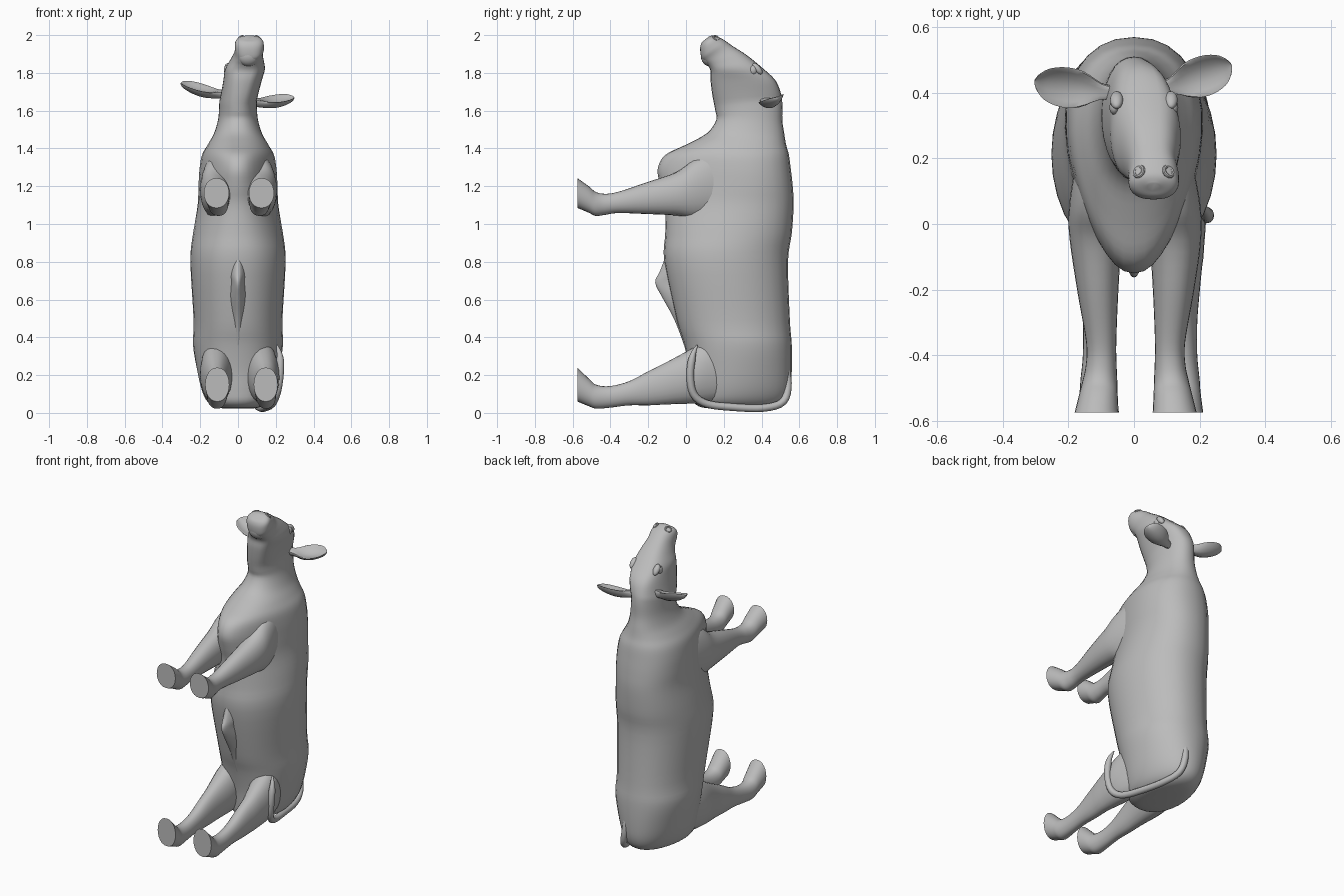
import bpy
import bmesh
import math
from mathutils import Vector

cube = bpy.data.objects.get("Cube")
if cube:
    bpy.data.objects.remove(cube, do_unlink=True)

grey = bpy.data.materials.new("plain grey")
grey.use_nodes = True
grey.diffuse_color = (0.5, 0.5, 0.5, 1)
grey.node_tree.nodes["Principled BSDF"].inputs["Base Color"].default_value = (0.5, 0.5, 0.5, 1)
grey.node_tree.nodes["Principled BSDF"].inputs["Roughness"].default_value = 0.7


def finish(obj, angle=40):
    obj.data.materials.append(grey)
    bpy.ops.object.select_all(action='DESELECT')
    obj.select_set(True)
    bpy.context.view_layer.objects.active = obj
    bpy.ops.object.shade_smooth_by_angle(angle=math.radians(angle))
    return obj


def clamp(v):
    return min(1, max(0, v))


def spline(rows, steps):
    """Catmull-Rom interpolation of the section rows."""
    out = []
    for i in range(len(rows) - 1):
        p = [rows[max(0, min(len(rows) - 1, i + k))] for k in (-1, 0, 1, 2)]
        for s in range(steps):
            t = s / steps
            out.append([0.5 * (2 * b + (c - a) * t + (2 * a - 5 * b + 4 * c - d) * t * t
                               + (3 * b - a - 3 * c + d) * t ** 3) for a, b, c, d in zip(*p)])
    return out + [list(rows[-1])]


def skin(name, rings):
    """Mesh from closed rings of points, capped at both ends."""
    bm = bmesh.new()
    vs = [[bm.verts.new(p) for p in ring] for ring in rings]
    n = len(vs[0])
    for a, b in zip(vs, vs[1:]):
        for j in range(n):
            bm.faces.new((a[j], a[(j + 1) % n], b[(j + 1) % n], b[j]))
    bm.faces.new(vs[0])
    bm.faces.new(vs[-1])
    bmesh.ops.recalc_face_normals(bm, faces=bm.faces[:])
    me = bpy.data.meshes.new(name)
    bm.to_mesh(me)
    bm.free()
    obj = bpy.data.objects.new(name, me)
    bpy.context.collection.objects.link(obj)
    return finish(obj)


def section(ya, za, yb, zb, w, xc, taper=0, power=.9, segs=32):
    """Rounded ring between an upper and a lower point, half width w."""
    ring = []
    for j in range(segs):
        a = 2 * math.pi * j / segs
        u, v = math.sin(a), math.cos(a)
        u = math.copysign(abs(u) ** power, u)
        ring.append((xc + w * u * (1 + taper * v),
                     (ya + yb) / 2 + (ya - yb) / 2 * v,
                     (za + zb) / 2 + (za - zb) / 2 * v))
    return ring


def ball(name, loc, scale, rot=(0, 0, 0)):
    bpy.ops.mesh.primitive_uv_sphere_add(segments=20, ring_count=12, location=loc, rotation=rot)
    obj = bpy.context.object
    obj.name = name
    obj.scale = scale
    return finish(obj)


# Trunk levels: height, back y, belly y, half width, taper
trunk = [
    (.022, .36, .16, .05, 0), (.03, .46, .08, .115, -.1), (.06, .52, .04, .16, -.15),
    (.12, .55, .03, .19, -.13), (.22, .56, .02, .215, -.08), (.36, .56, -.01, .238, 0),
    (.49, .55, -.05, .235, 0), (.80, .54, -.115, .252, 0), (.95, .56, -.11, .238, .06),
    (1.10, .57, -.11, .21, .18), (1.20, .565, -.135, .202, .28), (1.29, .555, -.15, .195, .32),
    (1.365, .545, -.11, .185, .25), (1.42, .53, 0, .16, .1), (1.48, .52, .11, .127, 0),
    (1.55, .51, .16, .106, 0)]
# Head sections: forehead y, z, jaw y, z, half width
head = [
    (.51, 1.64, .155, 1.60, .10), (.50, 1.70, .14, 1.68, .099), (.47, 1.765, .13, 1.76, .102),
    (.40, 1.83, .13, 1.81, .105), (.32, 1.895, .115, 1.84, .088), (.25, 1.94, .095, 1.86, .076),
    (.20, 1.975, .08, 1.885, .077), (.165, 1.993, .075, 1.93, .074),
    (.145, 1.998, .083, 1.96, .055), (.125, 1.995, .10, 1.975, .02)]
rows = [(ya, z, yb, z, w, k) for z, ya, yb, w, k in trunk] + [r + (0,) for r in head]
rings = []
for ya, za, yb, zb, w, k in spline(rows, 4):
    # The head leans left as it rises and has a flatter face
    z = (za + zb) / 2
    xc = min(.06, max(0, .22 * (z - 1.65)))
    power = .9 - .28 * math.sin(math.pi * clamp((z - 1.63) / .37))
    rings.append(section(ya, za, yb, zb, w, xc, k, power))
skin("body_and_head", rings)
ball("lower_lip", (.055, .115, 1.885), (.055, .036, .05), (math.radians(15), 0, 0))

# Belly flap: height, inner y, outer y, half width
flap = [(.33, .15, 0, .03), (.49, .1, -.06, .05), (.61, .05, -.125, .05),
        (.69, .03, -.163, .04), (.75, .03, -.138, .05), (.85, .05, -.10, .04)]
skin("belly_ridge", [section(a, z, b, z, w, 0, .4) for z, a, b, w in spline(flap, 4)])

# Legs with flat soles: y, upper z, lower z, half width, distance from the middle
front_leg = [
    (.26, 1.34, 1.08, .04, .12), (.14, 1.37, 1.04, .074, .112), (.04, 1.34, 1.03, .085, .114),
    (-.05, 1.275, 1.045, .079, .117), (-.21, 1.22, 1.053, .062, .110),
    (-.36, 1.17, 1.058, .046, .100), (-.43, 1.16, 1.048, .047, .100),
    (-.478, 1.17, 1.043, .053, .104), (-.515, 1.20, 1.06, .058, .108),
    (-.575, 1.243, 1.085, .067, .114)]
hind_leg = [
    (.25, .38, .10, .05, .12), (.14, .39, .06, .078, .115), (.04, .345, .05, .085, .115),
    (-.10, .27, .045, .062, .113), (-.20, .22, .04, .051, .113), (-.30, .168, .04, .043, .113),
    (-.40, .142, .028, .043, .113), (-.473, .148, .022, .051, .112),
    (-.513, .18, .035, .056, .11), (-.575, .24, .06, .064, .11)]
for label, side, front_lean, hind_lean in (("left", 1, .01, .037), ("right", -1, 0, 0)):
    for part, leg, lean in (("front_leg", front_leg, front_lean), ("hind_leg", hind_leg, hind_lean)):
        skin(label + "_" + part, [
            section(y, top, y, low, w, side * (xc + lean * clamp((.2 - y) / .3)), segs=24)
            for y, top, low, w, xc in spline(leg, 4)])


def ear(name, root, tip, across, width):
    """Leaf-shaped cupped ear that opens towards +z."""
    root, tip = Vector(root), Vector(tip)
    across = Vector(across).normalized()
    up = across.cross(tip - root).normalized()
    up = up if up.z > 0 else -up
    rings = []
    for t, w, th in spline([(0, .35, .024), (.18, .42, .022), (.42, .9, .016), (.65, 1, .012),
                            (.85, .8, .009), (.96, .42, .007), (1, .1, .003)], 3):
        c = root.lerp(tip, t) - Vector((0, 0, .015 * math.sin(math.pi * t)))
        ring = []
        for j in range(16):
            a = 2 * math.pi * j / 16
            u = math.cos(a)
            ring.append(c + across * (u * w * width)
                        + up * (th * math.sin(a) + .035 * w * (u * u - .5)))
        rings.append(ring)
    return skin(name, rings)


# Ears
ear("left_ear", (.075, .41, 1.65), (.297, .485, 1.67), (-.33, .94, .3), .064)
ear("right_ear", (-.06, .40, 1.69), (-.303, .435, 1.745), (.15, .98, .3), .064)

# Eyes with brows, and nostril rims
for label, side in (("left", 1), ("right", -1)):
    ball(label + "_eye", (.03 + side * .090, .355, 1.815), (.015, .022, .024))
    ball(label + "_brow", (.03 + side * .083, .378, 1.822), (.02, .018, .036),
         (math.radians(40), 0, 0))
    bpy.ops.mesh.primitive_torus_add(
        major_radius=.016, minor_radius=.006, major_segments=20, minor_segments=8,
        location=(.06 + side * .045, .16, 1.983),
        rotation=(math.radians(-25), side * math.radians(38), 0))
    rim = bpy.context.object
    rim.name = label + "_nostril"
    finish(rim)

# Tail wrapped under the rump and up the left thigh
path = [(.05, .515, .30), (.06, .54, .16), (.085, .515, .06), (.12, .41, .026), (.15, .25, .03),
        (.18, .11, .048), (.205, .04, .10), (.222, .022, .20), (.222, .035, .30), (.205, .06, .36)]
pts = [Vector(p) for p in spline(path, 4)]
rings = []
for i, p in enumerate(pts):
    d = (pts[min(i + 1, len(pts) - 1)] - pts[max(i - 1, 0)]).normalized()
    n = d.cross(Vector((1, 0, 0))).normalized()
    b = d.cross(n)
    r = .02 if i < len(pts) - 5 else .02 * (len(pts) - i) / 6
    rings.append([p + r * (n * math.cos(2 * math.pi * j / 12) + b * math.sin(2 * math.pi * j / 12))
                  for j in range(12)])
skin("tail", rings)
